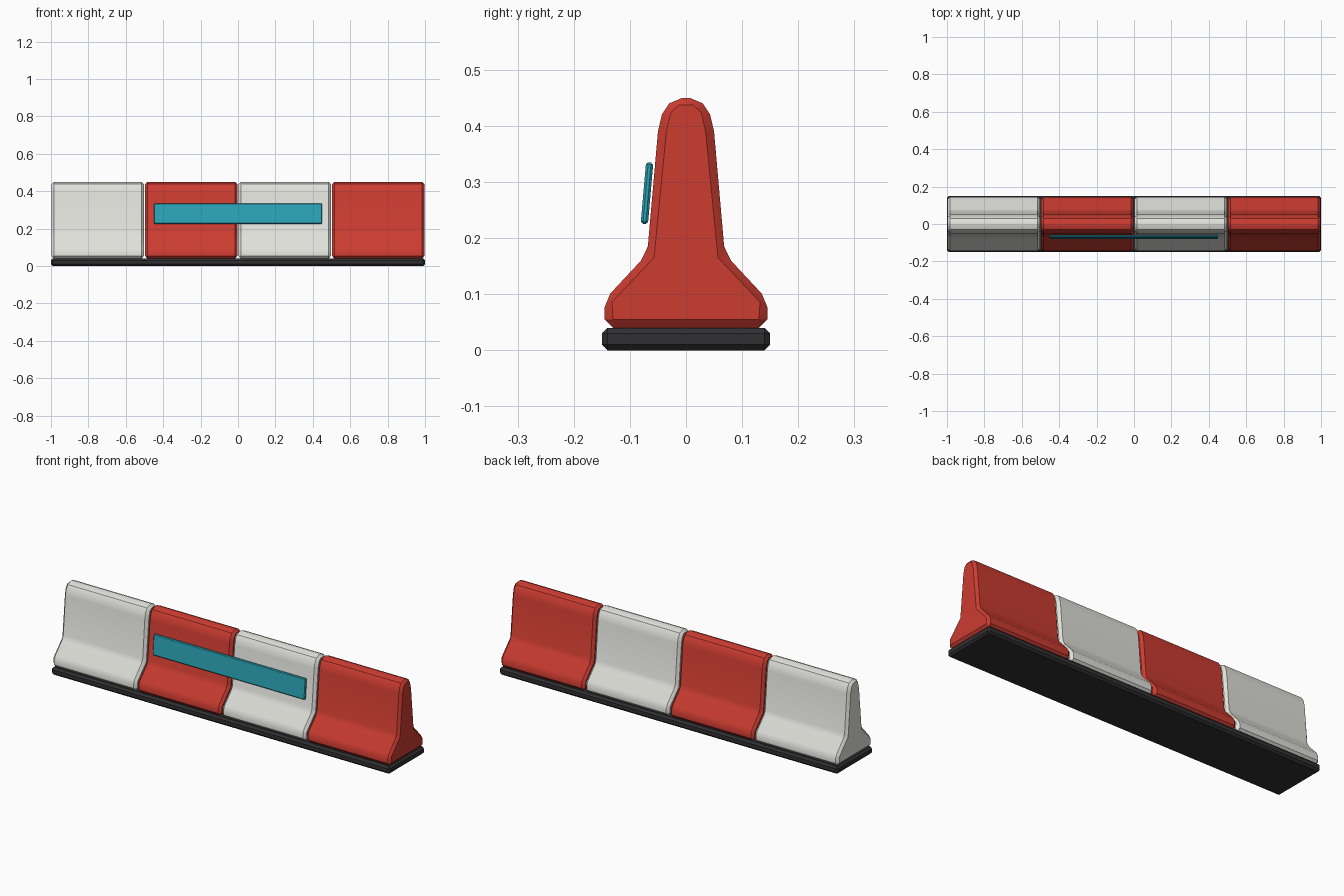
import bpy, bmesh, math

if "Cube" in bpy.data.objects:
    bpy.data.objects.remove(bpy.data.objects["Cube"])

def material(name, rgb):
    m = bpy.data.materials.new(name)
    m.diffuse_color = (*rgb, 1)
    m.use_nodes = True
    m.node_tree.nodes["Principled BSDF"].inputs["Base Color"].default_value = m.diffuse_color
    return m

red = material("red_plastic", (0.60, 0.045, 0.03))
white = material("white_plastic", (0.75, 0.75, 0.71))
rubber = material("black_rubber", (0.03, 0.03, 0.033))
teal = material("teal_panel", (0.025, 0.38, 0.48))

def add_object(name, bm, mat, smooth=False):
    bmesh.ops.recalc_face_normals(bm, faces=bm.faces)
    me = bpy.data.meshes.new(name)
    bm.to_mesh(me)
    bm.free()
    ob = bpy.data.objects.new(name, me)
    bpy.context.collection.objects.link(ob)
    me.materials.append(mat)
    if smooth:
        bpy.ops.object.select_all(action='DESELECT')
        ob.select_set(True)
        bpy.context.view_layer.objects.active = ob
        bpy.ops.object.shade_smooth_by_angle(angle=math.radians(30))
    return ob

def bevelled_box(name, size, loc, bevel, mat, tilt=0):
    bm = bmesh.new()
    bmesh.ops.create_cube(bm, size=1)
    bmesh.ops.scale(bm, vec=size, verts=bm.verts)
    bmesh.ops.bevel(bm, geom=bm.edges[:], offset=bevel, segments=1,
                    affect='EDGES', profile=0.5)
    ob = add_object(name, bm, mat)
    ob.location = loc
    ob.rotation_euler.x = tilt
    return ob

# Half cross-section of the barrier, and its inset version at the end caps
OUTER = [(0.13, 0.04), (0.145, 0.055), (0.145, 0.077), (0.135, 0.101),
         (0.08, 0.16), (0.068, 0.185), (0.05, 0.39), (0.043, 0.42),
         (0.03, 0.44), (0.006, 0.45)]
INSET = [(0.13, 0.055), (0.13, 0.055), (0.132, 0.086), (0.132, 0.086),
         (0.057, 0.165), (0.057, 0.165), (0.035, 0.39), (0.027, 0.424),
         (0.027, 0.424), (0.013, 0.437)]

def full(half):
    return half + [(-y, z) for y, z in reversed(half)]

def barrier_segment(name, cx, mat, half_len=0.2475, chamfer=0.013):
    bm = bmesh.new()
    sections = [(-half_len, INSET), (-half_len + chamfer, OUTER),
                (half_len - chamfer, OUTER), (half_len, INSET)]
    rings = [[bm.verts.new((cx + x, y, z)) for y, z in full(p)]
             for x, p in sections]
    n = len(rings[0])
    for a, b in zip(rings, rings[1:]):
        for i in range(n):
            j = (i + 1) % n
            bm.faces.new((a[i], a[j], b[j], b[i]))
    bm.faces.new(rings[0])
    bm.faces.new(rings[-1])
    bmesh.ops.remove_doubles(bm, verts=bm.verts, dist=1e-5)
    return add_object(name, bm, mat, smooth=True)

# Rubber base strip
bevelled_box("base_strip", (2.0, 0.30, 0.04), (0, 0, 0.02), 0.01, rubber)

# Alternating white and red barrier segments
for i in range(4):
    barrier_segment(f"barrier_segment_{i + 1}", -0.75 + 0.5 * i,
                    red if i % 2 else white)

# Tilted panel on the front face
bevelled_box("front_panel", (0.90, 0.013, 0.11), (0, -0.0695, 0.28), 0.004,
             teal, math.radians(-5))
